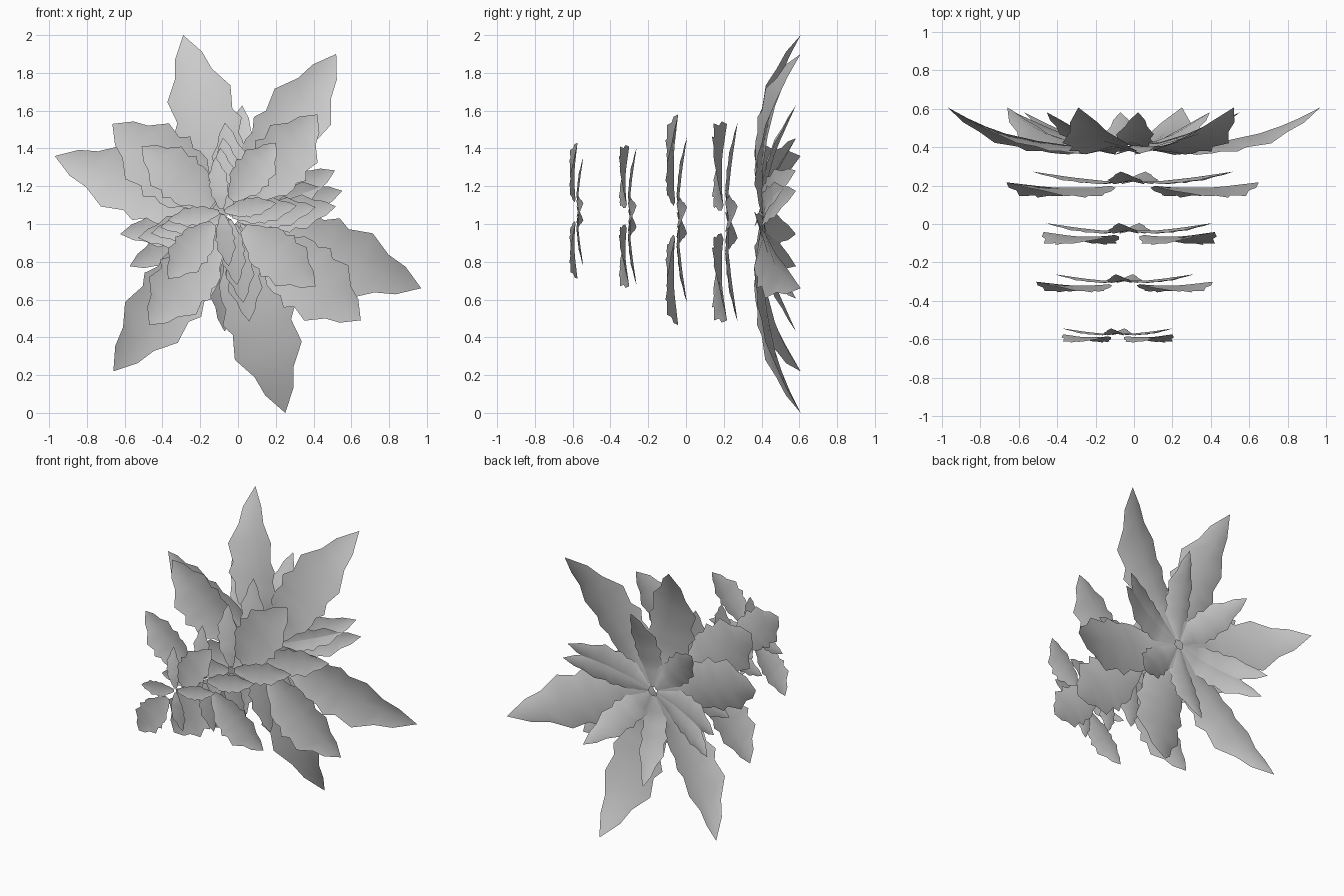
import bpy, math

if "Cube" in bpy.data.objects:
    bpy.data.objects.remove(bpy.data.objects["Cube"])

# Leaf outline: (fraction of length, half width / length), jagged edge from base to tip
BROAD = [(0.05, .035), (0.14, .08), (0.24, .11), (0.30, .15), (0.38, .16), (0.43, .15),
         (0.50, .185), (0.56, .15), (0.68, .172), (0.79, .10), (0.89, .073), (1.0, 0)]


def curve(points, t):
    """Depth read from a short list of (t, y) points."""
    for (a, ya), (b, yb) in zip(points, points[1:]):
        if t <= b:
            return ya + (yb - ya) * (t - a) / (b - a)
    return points[-1][1]


def leaf(name, centre, tip, depth, fold, width=1.0, start=0.0):
    """Folded leaf: midrib at the back, jagged edges bent forward."""
    cx, cz = centre
    dx, dz = tip[0] - cx, tip[1] - cz
    length = math.hypot(dx, dz)
    dx, dz = dx / length, dz / length
    verts, faces = [], []
    for t, w in BROAD[:-1]:
        t = start + t * (1 - start)
        s, h = t * length, w * length * width
        y = curve(depth, t)
        for k in (-1, 0, 1):
            verts.append((cx + dx * s - dz * h * k, y - fold * h * abs(k), cz + dz * s + dx * h * k))
    verts.append((tip[0], curve(depth, 1), tip[1]))
    rows = len(BROAD) - 1
    for r in range(rows - 1):
        for k in (0, 1):
            a = r * 3 + k
            faces.append((a, a + 1, a + 4, a + 3))
    a = (rows - 1) * 3
    faces += [(a, a + 1, len(verts) - 1), (a + 1, a + 2, len(verts) - 1)]
    mesh = bpy.data.meshes.new(name)
    mesh.from_pydata(verts, [], faces)
    mesh.shade_smooth()
    obj = bpy.data.objects.new(name, mesh)
    bpy.context.collection.objects.link(obj)


def polar(centre, angle, r):
    a = math.radians(angle)
    return centre[0] + r * math.cos(a), centre[1] + r * math.sin(a)


# Large back leaves
BACK = (-0.03, 1.03)
big_depth = [(0, .41), (.3, .405), (.5, .432), (.7, .475), (.85, .53), (1, .607)]
for tip in [(-.29, 2.0), (.52, 1.9), (-.97, 1.36), (.97, .66), (-.66, .22), (.25, 0.0)]:
    leaf("large_back_leaf", BACK, tip, big_depth, 0.28)

# Small leaves behind, curving backwards
small_depth = [(0, .41), (.3, .425), (.6, .475), (1, .582)]
for angle in (25, 14, 85, 135, 188, 205, 266, 315):
    leaf("small_back_leaf", BACK, polar(BACK, angle, 0.6), small_depth, 0.3, 0.95)

# Front tiers: centre, depth, two broad tips, narrow leaf length
TIERS = [((-.005, 1.01), .225, (-.665, 1.53), (.65, .49), .53),
         ((-.025, 1.02), -.035, (.42, 1.58), (-.47, .465), .44),
         ((-.05, 1.04), -.295, (-.51, 1.41), (.41, .67), .365),
         ((-.085, 1.065), -.57, (.20, 1.43), (-.37, .71), .29)]
for i, (centre, y, tip_a, tip_b, reach) in enumerate(TIERS):
    f = reach / .53
    # Narrow cross leaves
    thin = [(0, y), (.3, y), (.6, y + .017 * f), (1, y + .048 * f)]
    for angle in (9, 97, 189, 277):
        leaf("narrow_leaf", centre, polar(centre, angle, reach), thin, 0.22, 1.0)
    # Pair of broad leaves in front
    wide = [(0, y - .015 * f), (.3, y - .035 * f), (.65, y - .035 * f), (1, y - .008 * f)]
    for tip in (tip_a, tip_b):
        leaf("broad_leaf", centre, tip, wide, 0.26, 1.3, 0.13)
